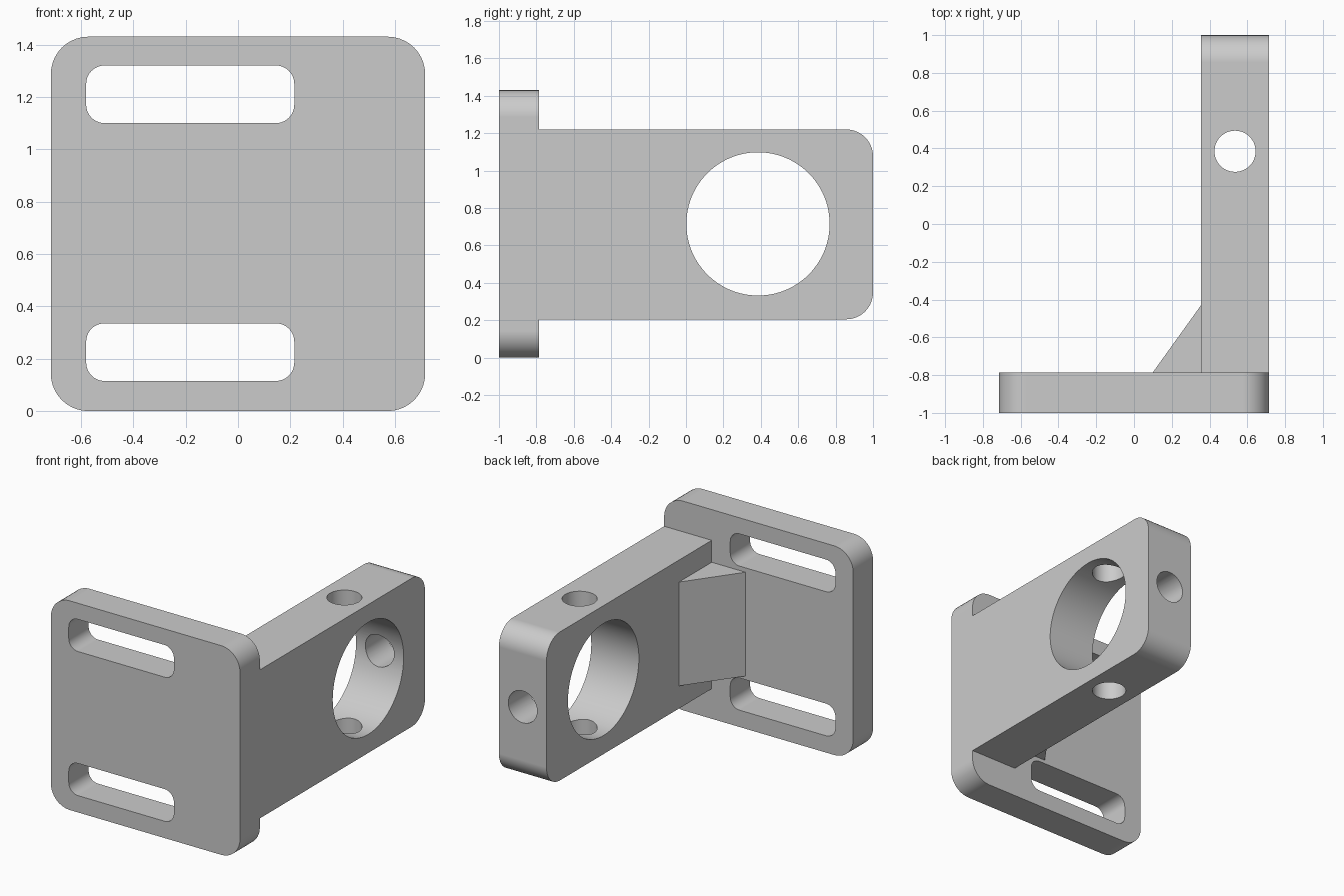
import bpy, bmesh
from math import sin, cos, pi, radians
from mathutils import Vector

if "Cube" in bpy.data.objects:
    bpy.data.objects.remove(bpy.data.objects["Cube"], do_unlink=True)

grey = bpy.data.materials.new("plain grey")
grey.use_nodes = True
colour = (0.6, 0.6, 0.6, 1)
grey.diffuse_color = colour
grey.node_tree.nodes["Principled BSDF"].inputs["Base Color"].default_value = colour

MID = 0.715      # half the plate width, also the centre height
ARM_X = 0.355    # inner face of the arm
PLATE_Y = -0.785 # rear face of the plate
BORE_Y = 0.385


def arc(u, v, r, start, sweep, steps):
    return [(u + r * cos(start + sweep * i / steps),
             v + r * sin(start + sweep * i / steps)) for i in range(steps + 1)]


def circle(u, v, r, steps=64):
    return arc(u, v, r, 0, 2 * pi, steps)[:-1]


def rounded(u0, u1, v0, v1, radii, steps=10):
    """Rectangle outline; radii start at the high-u, high-v corner."""
    corners = [(u1, v1, -1, -1), (u0, v1, 1, -1), (u0, v0, 1, 1), (u1, v0, -1, 1)]
    points = []
    for i, ((u, v, du, dv), r) in enumerate(zip(corners, radii)):
        if r:
            points += arc(u + du * r, v + dv * r, r, i * pi / 2, pi / 2, steps)
        else:
            points.append((u, v))
    return points


def prism(name, outline, axis, lo, hi):
    """Extrude an outline along one axis; the other two axes stay in xyz order."""
    def place(u, v, w):
        return {"x": (w, u, v), "y": (u, w, v), "z": (u, v, w)}[axis]

    bm = bmesh.new()
    face = bm.faces.new([bm.verts.new(place(u, v, lo)) for u, v in outline])
    grown = bmesh.ops.extrude_face_region(bm, geom=[face])["geom"]
    moved = [g for g in grown if isinstance(g, bmesh.types.BMVert)]
    bmesh.ops.translate(bm, verts=moved, vec=Vector(place(0, 0, hi - lo)))
    bmesh.ops.recalc_face_normals(bm, faces=bm.faces)
    mesh = bpy.data.meshes.new(name)
    bm.to_mesh(mesh)
    bm.free()
    mesh.materials.append(grey)
    obj = bpy.data.objects.new(name, mesh)
    bpy.context.collection.objects.link(obj)
    return obj


def cut(obj, cutters):
    """Subtract each cutter, then remove it."""
    for cutter in cutters:
        mod = obj.modifiers.new("cut", "BOOLEAN")
        mod.operation, mod.solver, mod.object = "DIFFERENCE", "EXACT", cutter
        graph = bpy.context.evaluated_depsgraph_get()
        mesh = bpy.data.meshes.new_from_object(obj.evaluated_get(graph))
        obj.modifiers.clear()
        obj.data = mesh
        bpy.data.objects.remove(cutter, do_unlink=True)


# Mounting plate with two rounded slots
plate = prism("mounting_plate", rounded(-MID, MID, 0, 2 * MID, [0.143] * 4),
              "y", -1, PLATE_Y)
cut(plate, [prism("slot_cutter", rounded(-0.58, 0.215, z - 0.11, z + 0.11, [0.07] * 4),
                  "y", -1.1, -0.7) for z in (0.225, 1.21)])

# Arm with rounded rear corners, a large bore and three screw holes
arm = prism("arm", rounded(PLATE_Y, 1, 0.205, 1.22, [0.143, 0, 0, 0.143]),
            "x", ARM_X, MID)
hole_x = (ARM_X + MID) / 2
cut(arm, [
    prism("bore_cutter", circle(BORE_Y, MID, 0.383, 96), "x", 0.2, 0.9),
    prism("vertical_hole_cutter", circle(hole_x, BORE_Y, 0.109, 48), "z", 0.1, 1.4),
    prism("rear_hole_cutter", circle(hole_x, MID, 0.109, 48), "y", BORE_Y, 1.1),
])

# Triangular gusset between plate and arm
gusset = prism("gusset", [(0.1, PLATE_Y), (ARM_X, PLATE_Y), (ARM_X, -0.43)],
               "z", 0.36, 1.07)

# Smooth rounded surfaces while keeping hard edges
for obj in (plate, arm, gusset):
    bpy.ops.object.select_all(action="DESELECT")
    obj.select_set(True)
    bpy.context.view_layer.objects.active = obj
    bpy.ops.object.shade_smooth_by_angle(angle=radians(30))
    weighted = obj.modifiers.new("flat faces", "WEIGHTED_NORMAL")
    weighted.keep_sharp = True
